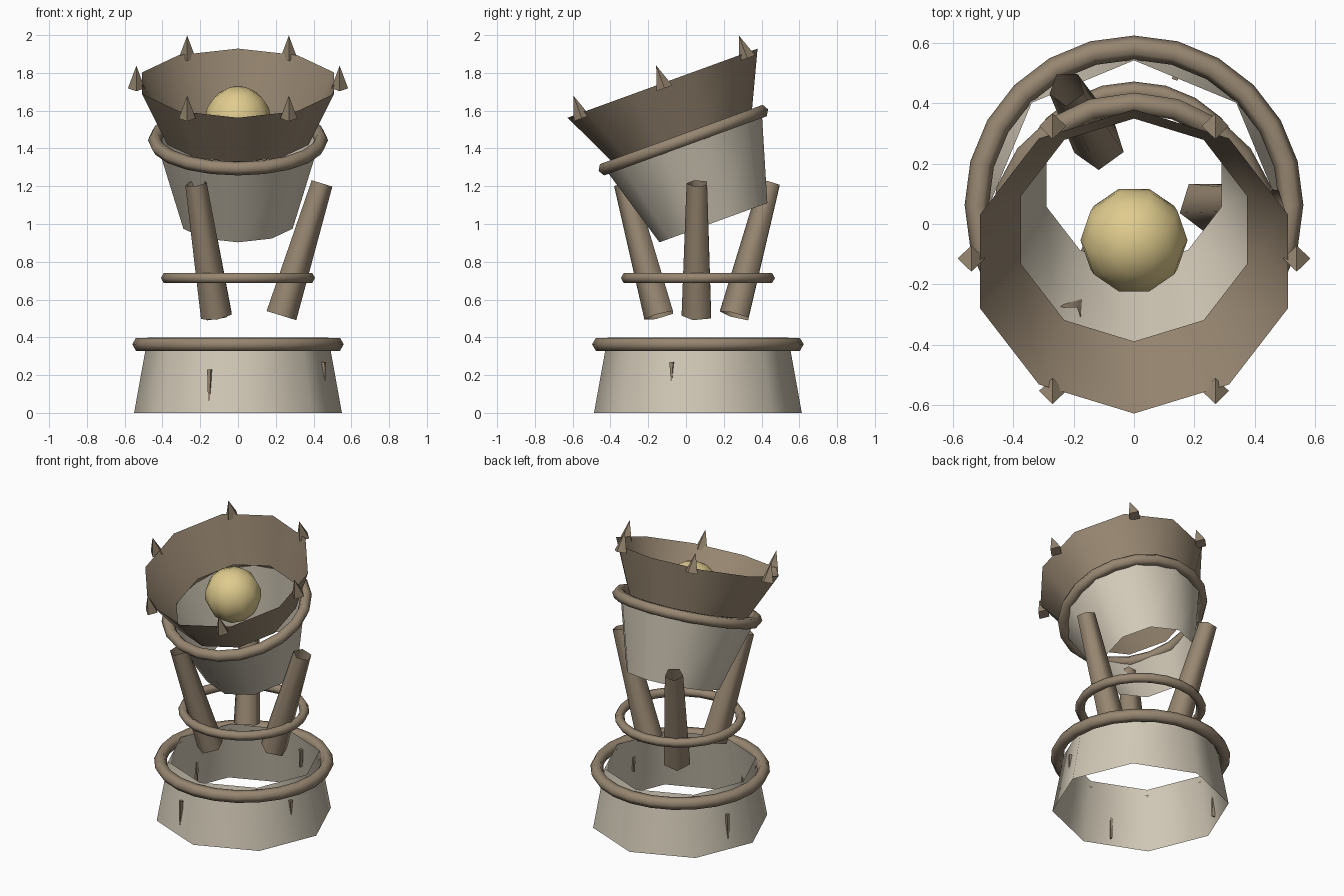
import bpy, bmesh
from math import sin, cos, pi, radians
from mathutils import Matrix, Vector

if "Cube" in bpy.data.objects:
    bpy.data.objects.remove(bpy.data.objects["Cube"])


def material(name, rgb):
    m = bpy.data.materials.new(name)
    m.use_nodes = True
    m.diffuse_color = (*rgb, 1)
    bsdf = m.node_tree.nodes["Principled BSDF"]
    bsdf.inputs["Base Color"].default_value = (*rgb, 1)
    bsdf.inputs["Roughness"].default_value = 0.8
    return m


cream = material("cream_stone", (0.64, 0.58, 0.47))
brown = material("brown_stone", (0.31, 0.24, 0.165))
gold = material("pale_gold", (0.74, 0.60, 0.27))


def finish(name, bm, mat, matrix):
    mesh = bpy.data.meshes.new(name)
    bm.to_mesh(mesh)
    bm.free()
    mesh.materials.append(mat)
    obj = bpy.data.objects.new(name, mesh)
    bpy.context.collection.objects.link(obj)
    obj.matrix_world = matrix
    return obj


def lathe(name, profile, sides, mat, matrix, start=-pi / 2, loop=False):
    """Revolve (radius, height) points around local z."""
    bm = bmesh.new()
    rows = []
    for r, h in profile:
        angles = [start + 2 * pi * i / sides for i in range(sides)]
        rows.append([bm.verts.new((r * cos(a), r * sin(a), h)) for a in angles])
    pairs = list(zip(rows, rows[1:]))
    if loop:
        pairs.append((rows[-1], rows[0]))
    for low, high in pairs:
        for i in range(sides):
            j = (i + 1) % sides
            bm.faces.new((low[i], low[j], high[j], high[i])).smooth = True
    bmesh.ops.remove_doubles(bm, verts=bm.verts, dist=1e-5)
    return finish(name, bm, mat, matrix)


def ring(name, major, minor, sides, matrix):
    section = [(major + minor * cos(k * pi / 3), minor * sin(k * pi / 3)) for k in range(6)]
    return lathe(name, section, sides, brown, matrix, loop=True)


def at(x, y, z):
    return Matrix.Translation((x, y, z))


CY = 0.063  # shared y of the lower parts

# Open pedestal with its rim and the floating middle ring
lathe("pedestal", [(0.55, 0), (0.478, 0.4)], 8, cream, at(0, CY, 0))
ring("pedestal_ring", 0.52, 0.04, 24, at(0, CY, 0.363))
ring("middle_ring", 0.378, 0.03, 24, at(0, CY, 0.714))

# Three open, tapering legs leaning outward
for n in range(3):
    a = n * 2 * pi / 3
    out = Vector((cos(a), sin(a), 0))
    foot = out * 0.23 + Vector((0, CY, 0.515))
    top = out * 0.445 + Vector((0, CY, 1.215))
    axis = top - foot
    turn = Vector((0, 0, 1)).rotation_difference(axis).to_matrix().to_4x4()
    lathe(f"leg_{n + 1}", [(0.0865, 0), (0.06, axis.length)], 5, brown,
          Matrix.Translation(foot) @ turn)

# Small slats set into the pedestal wall
for n, (deg, low, high, dist) in enumerate([(-108, 0.04, 0.23, 0.489), (-17, 0.17, 0.27, 0.473),
                                            (72, 0.2, 0.32, 0.445), (162, 0.04, 0.23, 0.489)]):
    bm = bmesh.new()
    bmesh.ops.create_cube(bm, size=1)
    for v in bm.verts:
        if v.co.z < 0:
            v.co.y *= 0.4
    size = Matrix.Diagonal((0.02, 0.02, high - low, 1))
    a = radians(deg)
    finish(f"slat_{n + 1}", bm, brown,
           at(dist * cos(a), CY + dist * sin(a), (low + high) / 2) @ Matrix.Rotation(a, 4, "Z") @ size)

# Tilted head: cup, ring, flared funnel and ball share one axis
tilt = at(0, 0.145, 1.007) @ Matrix.Rotation(radians(20), 4, "X")
lathe("cup", [(0.304, 0), (0.442, 0.466)], 10, cream, tilt)
ring("cup_ring", 0.44, 0.037, 20, tilt @ at(0, 0, 0.465))
lathe("funnel", [(0.392, 0.482), (0.535, 0.786)], 10, brown, tilt)
arc = [(0.177 * sin(k * pi / 8), -0.177 * cos(k * pi / 8)) for k in range(9)]
lathe("ball", arc, 10, gold, tilt @ at(0, 0, 0.58), start=0)

# Six spikes around the funnel rim
for n in range(6):
    a = n * pi / 3
    lathe(f"rim_spike_{n + 1}", [(0, 0), (0.045, 0), (0, 0.128)], 4, brown,
          tilt @ at(0.538 * cos(a), 0.538 * sin(a), 0.757))

# Crisp edges on the spikes, smooth walls elsewhere
for obj in bpy.data.objects:
    if obj.name.startswith(("rim_spike", "slat")):
        for p in obj.data.polygons:
            p.use_smooth = False
